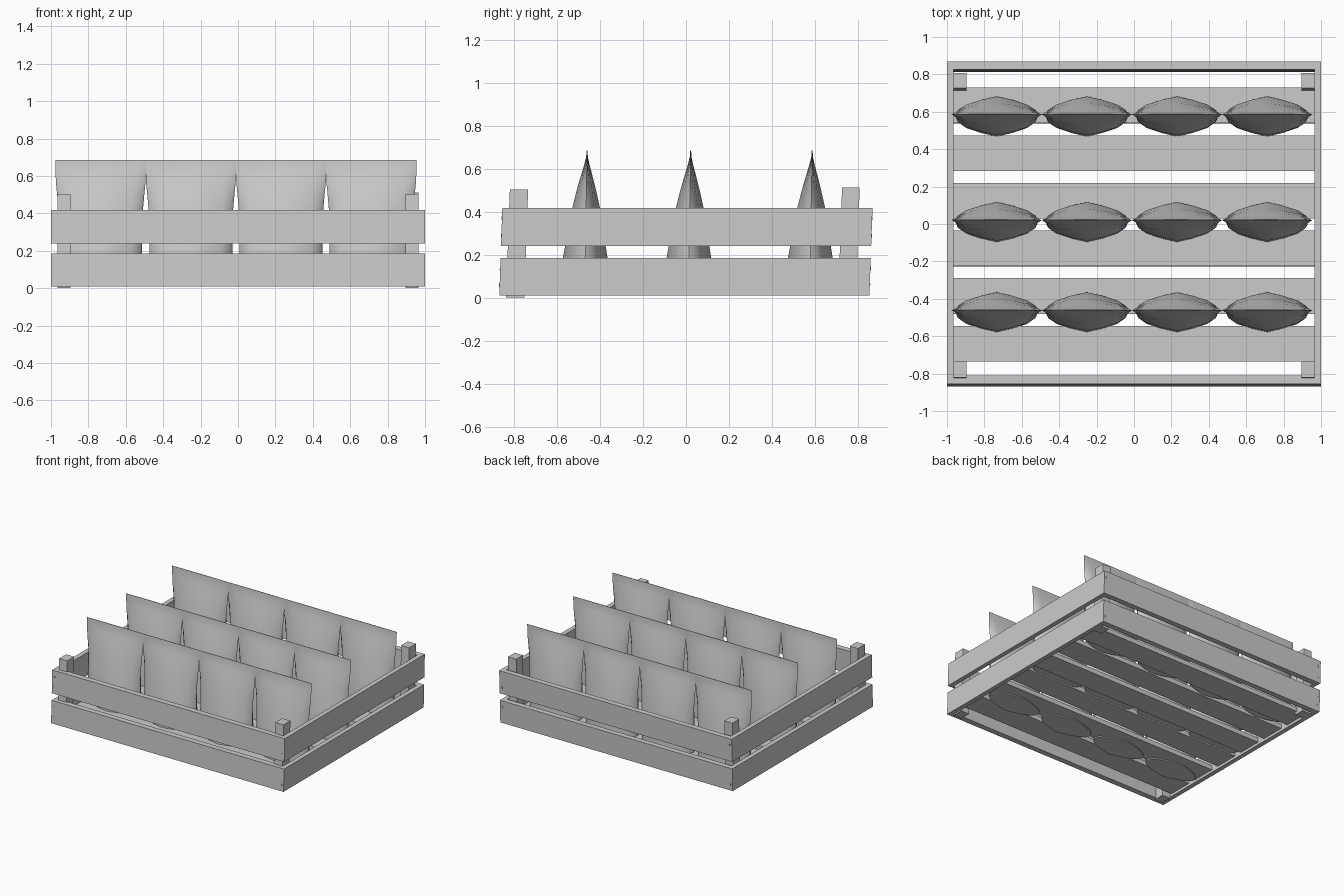
import bpy, bmesh, math

cube = bpy.data.objects.get("Cube")
if cube:
    bpy.data.objects.remove(cube, do_unlink=True)

GREY = (0.6, 0.6, 0.6, 1)
LEAN = 0.035            # the whole crate leans slightly backwards

mat = bpy.data.materials.new("plain grey")
mat.use_nodes = True
mat.diffuse_color = GREY
mat.node_tree.nodes["Principled BSDF"].inputs["Base Color"].default_value = GREY


def finish(name, bm):
    bmesh.ops.recalc_face_normals(bm, faces=bm.faces)
    mesh = bpy.data.meshes.new(name)
    bm.to_mesh(mesh)
    bm.free()
    mesh.materials.append(mat)
    obj = bpy.data.objects.new(name, mesh)
    bpy.context.collection.objects.link(obj)
    return obj


def box(name, x0, x1, y0, y1, z0, z1):
    bm = bmesh.new()
    bmesh.ops.create_cube(bm, size=1)
    for v in bm.verts:
        v.co.x = x1 if v.co.x > 0 else x0
        v.co.z = z1 if v.co.z > 0 else z0
        v.co.y = (y1 if v.co.y > 0 else y0) + LEAN * (v.co.z - 0.2)
    return finish(name, bm)


# Wall boards in two tiers, with nail heads at the corners
for tier, z0, z1 in (("lower", 0.01, 0.185), ("upper", 0.24, 0.418)):
    box(tier + "_front_board", -1, 1, -0.862, -0.818, z0, z1)
    box(tier + "_back_board", -1, 1, 0.818, 0.86, z0, z1)
    zm = (z0 + z1) / 2
    for side, s in (("left", 1), ("right", -1)):
        xs = sorted((s * 0.965, s))
        box(f"{tier}_{side}_board", *xs, -0.818, 0.818, z0, z1)
        for end, y in (("front", -0.862), ("back", 0.86)):
            for dz in (-0.04, 0.04):
                box(f"{tier}_{end}_{side}_nail", s * 0.98 - 0.004, s * 0.98 + 0.004,
                    y - 0.002, y + 0.002, zm + dz - 0.008, zm + dz + 0.008)

# Corner posts
for side, s in (("left", 1), ("right", -1)):
    xs = sorted((s * 0.965, s * 0.895))
    box(f"front_{side}_post", *xs, -0.83, -0.745, 0.0, 0.503)
    box(f"back_{side}_post", *xs, 0.715, 0.797, 0.01, 0.512)

# Floor slats
for i in range(6):
    y = -0.635 + i * 0.2548
    box(f"floor_slat_{i + 1}", -0.965, 0.965, y - 0.095, y + 0.095, 0.03, 0.065)

# Packets: lens-shaped bags pinched to a flat top edge (height, half width, half depth)
PROFILE = [(0.19, 0.222, 0.103), (0.3, 0.222, 0.084), (0.42, 0.226, 0.064),
           (0.5, 0.233, 0.045), (0.56, 0.239, 0.029), (0.62, 0.242, 0.012),
           (0.655, 0.243, 0.004), (0.685, 0.243, 0.002)]
LENS = [(1, 0), (0.94, 0.3), (0.74, 0.58), (0.37, 0.83), (0, 1)]
quarter = LENS + [(-x, y) for x, y in LENS[-2::-1]]
outline = quarter + [(x, -y) for x, y in quarter[-2:0:-1]]


def packet(name, cx, cy, bottom):
    bm = bmesh.new()
    rings = []
    for z, w, d in [(bottom, 0.218, 0.108)] + PROFILE:
        rings.append([bm.verts.new((cx + w * x, cy + d * y + LEAN * (z - 0.685) * 0.5, z))
                      for x, y in outline])
    n = len(outline)
    for a, b in zip(rings, rings[1:]):
        for i in range(n):
            j = (i + 1) % n
            bm.faces.new((a[i], a[j], b[j], b[i]))
    bm.faces.new(rings[0])
    bm.faces.new(rings[-1])
    obj = finish(name, bm)
    bpy.ops.object.select_all(action="DESELECT")
    obj.select_set(True)
    bpy.context.view_layer.objects.active = obj
    bpy.ops.object.shade_smooth_by_angle(angle=math.radians(40))


for row, (y, bottom) in enumerate(((-0.46, 0.022), (0.022, 0.04), (0.587, 0.04))):
    for col in range(4):
        packet(f"packet_{row + 1}_{col + 1}", -0.734 + col * 0.482, y, bottom)
